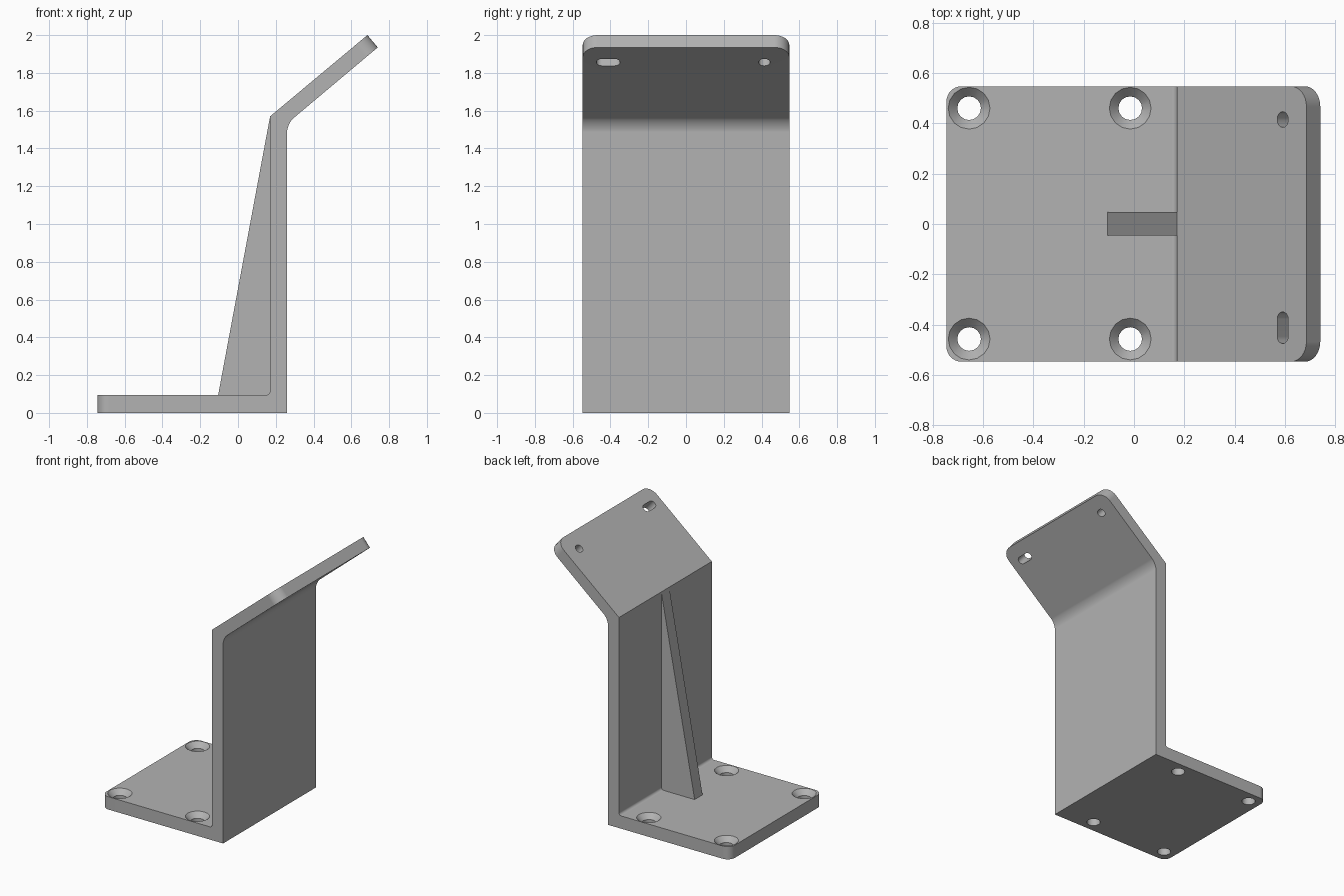
import bpy, bmesh, math
from mathutils import Vector, Matrix

cube = bpy.data.objects.get("Cube")
if cube:
    bpy.data.objects.remove(cube, do_unlink=True)

HALF = 0.547                      # half width of the bracket
TILT = math.radians(40)           # slope of the head plate
UP = Vector((math.cos(TILT), 0, math.sin(TILT)))
OUT = Vector((-math.sin(TILT), 0, math.cos(TILT)))

grey = bpy.data.materials.new("bracket grey")
grey.use_nodes = True
grey.diffuse_color = (0.45, 0.45, 0.45, 1)
grey.node_tree.nodes["Principled BSDF"].inputs["Base Color"].default_value = (0.45, 0.45, 0.45, 1)


def add_object(name, bm):
    bmesh.ops.recalc_face_normals(bm, faces=bm.faces)
    mesh = bpy.data.meshes.new(name)
    bm.to_mesh(mesh)
    bm.free()
    mesh.materials.append(grey)
    obj = bpy.data.objects.new(name, mesh)
    bpy.context.collection.objects.link(obj)
    return obj


def extrude(points, offset):
    """Closed outline pushed along an offset vector."""
    bm = bmesh.new()
    face = bm.faces.new([bm.verts.new(p) for p in points])
    new = bmesh.ops.extrude_face_region(bm, geom=[face])["geom"]
    bmesh.ops.translate(bm, vec=offset, verts=[v for v in new if isinstance(v, bmesh.types.BMVert)])
    return bm


def round_edges(bm, rule, radius, segments=8):
    edges = [e for e in bm.edges if rule(e)]
    bmesh.ops.bevel(bm, geom=edges, offset=radius, segments=segments, profile=0.5, affect='EDGES')


def middle(edge):
    return (edge.verts[0].co + edge.verts[1].co) / 2


def along_y(edge):
    d = edge.verts[1].co - edge.verts[0].co
    return abs(d.y) > 1


# Bent plate: base, upright and tilted head in one profile
profile = [(-0.745, 0), (0.26, 0), (0.26, 1.532), (0.74, 1.935),
           (0.685, 2.0), (0.17, 1.57), (0.17, 0.095), (-0.745, 0.095)]
bm = extrude([(x, -HALF, z) for x, z in profile], Vector((0, 2 * HALF, 0)))
# Fillets inside the two bends
for x, z, radius in ((0.26, 1.532, 0.045), (0.17, 0.095, 0.02)):
    corner = Vector((x, 0, z))
    round_edges(bm, lambda e: along_y(e) and (middle(e) - corner).length < 0.01, radius)
# Rounded plate corners
round_edges(bm, lambda e: not along_y(e) and middle(e).x < -0.74, 0.06)
round_edges(bm, lambda e: not along_y(e) and middle(e).x > 0.70 and middle(e).z > 1.95, 0.08)
bracket = add_object("bracket_plate", bm)

cutters = []

# Countersunk screw holes in the base
for x in (-0.655, -0.015):
    for y in (-0.457, 0.46):
        bm = bmesh.new()
        rings = []
        for radius, z in ((0.047, -0.05), (0.047, 0.058), (0.083, 0.095), (0.083, 0.15)):
            ring = bmesh.ops.create_circle(bm, segments=16, radius=radius,
                                           matrix=Matrix.Translation((x, y, z)))["verts"]
            rings.append(ring)
        for low, high in zip(rings, rings[1:]):
            for i in range(16):
                j = (i + 1) % 16
                bm.faces.new((low[i], low[j], high[j], high[i]))
        bm.faces.new(rings[0])
        bm.faces.new(rings[-1])
        cutters.append(add_object("screw_hole_cutter", bm))

# Long and short slots through the head plate
for y, length in ((-0.412, 0.126), (0.415, 0.062)):
    radius = 0.028
    centre = Vector((0.59, y, 1.922)) + OUT * 0.1
    outline = []
    for side in (1, -1):
        for i in range(9):
            a = math.pi * i / 8
            reach = side * (length / 2 - radius + radius * math.sin(a))
            outline.append(centre + Vector((0, reach, 0)) + UP * (side * radius * math.cos(a)))
    cutters.append(add_object("slot_cutter", extrude(outline, OUT * -0.3)))

for cutter in cutters:
    cutter.hide_render = True
    mod = bracket.modifiers.new("hole", 'BOOLEAN')
    mod.operation = 'DIFFERENCE'
    mod.solver = 'EXACT'
    mod.object = cutter

bpy.ops.object.select_all(action='DESELECT')
bpy.context.view_layer.objects.active = bracket
bracket.select_set(True)
for mod in list(bracket.modifiers):
    bpy.ops.object.modifier_apply(modifier=mod.name)
for cutter in cutters:
    bpy.data.objects.remove(cutter, do_unlink=True)

# Smooth fillets while the large faces stay flat
bpy.ops.object.shade_smooth_by_angle(angle=math.radians(30))
weighted = bracket.modifiers.new("flat_faces", 'WEIGHTED_NORMAL')
weighted.keep_sharp = True

# Triangular stiffening rib
rib = [(-0.105, 0.09), (0.175, 0.09), (0.175, 1.57), (0.17, 1.57), (-0.105, 0.095)]
add_object("stiffening_rib", extrude([(x, -0.045, z) for x, z in rib], Vector((0, 0.093, 0))))
